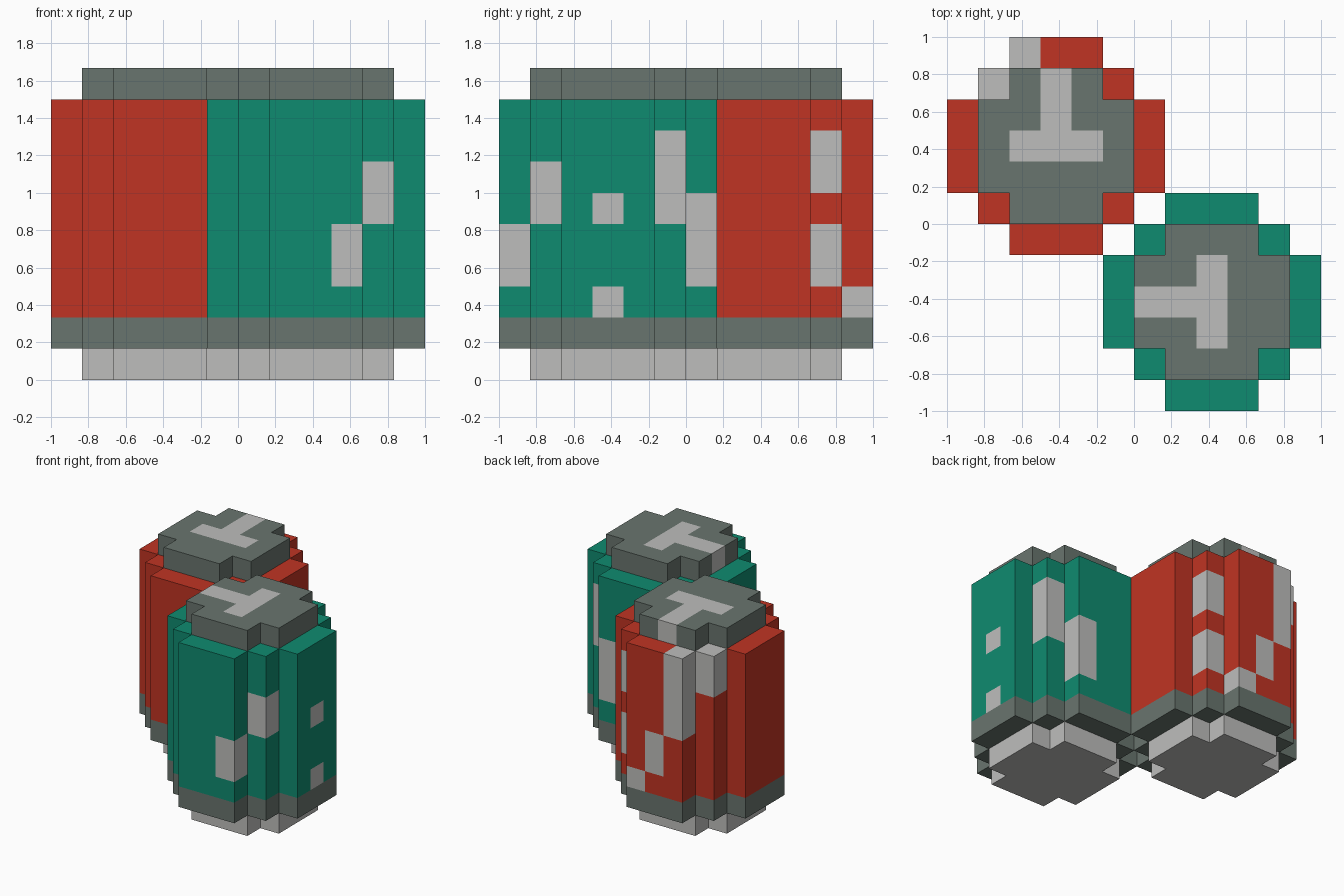
import bpy
import bmesh
from mathutils import Vector

cube = bpy.data.objects.get("Cube")
if cube:
    bpy.data.objects.remove(cube, do_unlink=True)

U = 1 / 6  # edge length of one block


def make_material(name, rgb):
    """Flat material from 0-255 display values."""
    lin = [((c / 255 + 0.055) / 1.055) ** 2.4 if c > 10 else c / 255 / 12.92 for c in rgb]
    mat = bpy.data.materials.new(name)
    mat.diffuse_color = (*lin, 1)
    mat.use_nodes = True
    bsdf = mat.node_tree.nodes["Principled BSDF"]
    bsdf.inputs["Base Color"].default_value = (*lin, 1)
    bsdf.inputs["Roughness"].default_value = 0.8
    return mat


RED = make_material("red", (192, 52, 35))
GREEN = make_material("green", (15, 139, 112))
DARK = make_material("dark grey", (105, 117, 110))
LIGHT = make_material("light grey", (190, 190, 188))

# Part: (first layer, end layer, squared footprint radius in blocks)
PARTS = {"base": (0, 1, 5), "rim": (1, 2, 10), "body": (2, 9, 10), "lid": (9, 10, 5)}


def filled(i, j, k):
    return any(lo <= k < hi and i * i + j * j <= r2 for lo, hi, r2 in PARTS.values())


def build_part(name, part, centre, main, accent_blocks):
    """Outer faces of one part of a can; blocks in accent_blocks are light grey."""
    lo, hi, r2 = PARTS[part]
    bm = bmesh.new()
    axes = [Vector((1, 0, 0)), Vector((0, 1, 0)), Vector((0, 0, 1))]
    for k in range(lo, hi):
        for i in range(-3, 4):
            for j in range(-3, 4):
                if i * i + j * j > r2:
                    continue
                mid = Vector((i, j, k + 0.5))
                for a in range(3):
                    for s in (1, -1):
                        n = axes[a] * s
                        if filled(i + int(n.x), j + int(n.y), k + int(n.z)):
                            continue
                        u, v = axes[(a + 1) % 3] / 2, axes[(a + 2) % 3] / 2 * s
                        c = mid + n / 2
                        quad = (c - u - v, c + u - v, c + u + v, c - u + v)
                        face = bm.faces.new([bm.verts.new(p * U) for p in quad])
                        face.material_index = int((i, j, k) in accent_blocks)
    bmesh.ops.remove_doubles(bm, verts=bm.verts, dist=0.001)
    mesh = bpy.data.meshes.new(name)
    bm.to_mesh(mesh)
    bm.free()
    mesh.materials.append(main)
    mesh.materials.append(LIGHT)
    obj = bpy.data.objects.new(name, mesh)
    obj.location = (centre[0] * U, centre[1] * U, 0)
    bpy.context.collection.objects.link(obj)


def build_can(prefix, centre, colour, spots, tab):
    """Spots: column -> layers on the body; tab: columns marked on the lid."""
    spot_blocks = {(i, j, k) for (i, j), layers in spots.items() for k in layers}
    tab_blocks = {(i, j, 9) for i, j in tab}
    build_part(prefix + "_base", "base", centre, LIGHT, set())
    build_part(prefix + "_rim", "rim", centre, DARK, set())
    build_part(prefix + "_body", "body", centre, colour, spot_blocks)
    build_part(prefix + "_lid", "lid", centre, DARK, tab_blocks)


# T-shaped pull tab, and the same turned a quarter
tab = [(-1, 0), (0, 0), (1, 0), (0, 1), (0, 2)]
turned_tab = [(-j, i) for i, j in tab]

build_can("red_can", (-2.5, 2.5), RED,
          {(2, 2): (3, 4, 6, 7), (1, 3): (2,), (0, 3): (3, 4),
           (-1, 3): (5, 6, 7, 8), (-2, 2): (7, 8)}, tab)
build_can("green_can", (2.5, -2.5), GREEN,
          {(2, -2): (5, 6), (1, -3): (3, 4), (3, 0): (2, 5),
           (2, 2): (5, 6, 7), (1, 3): (3, 4, 5)}, turned_tab)
